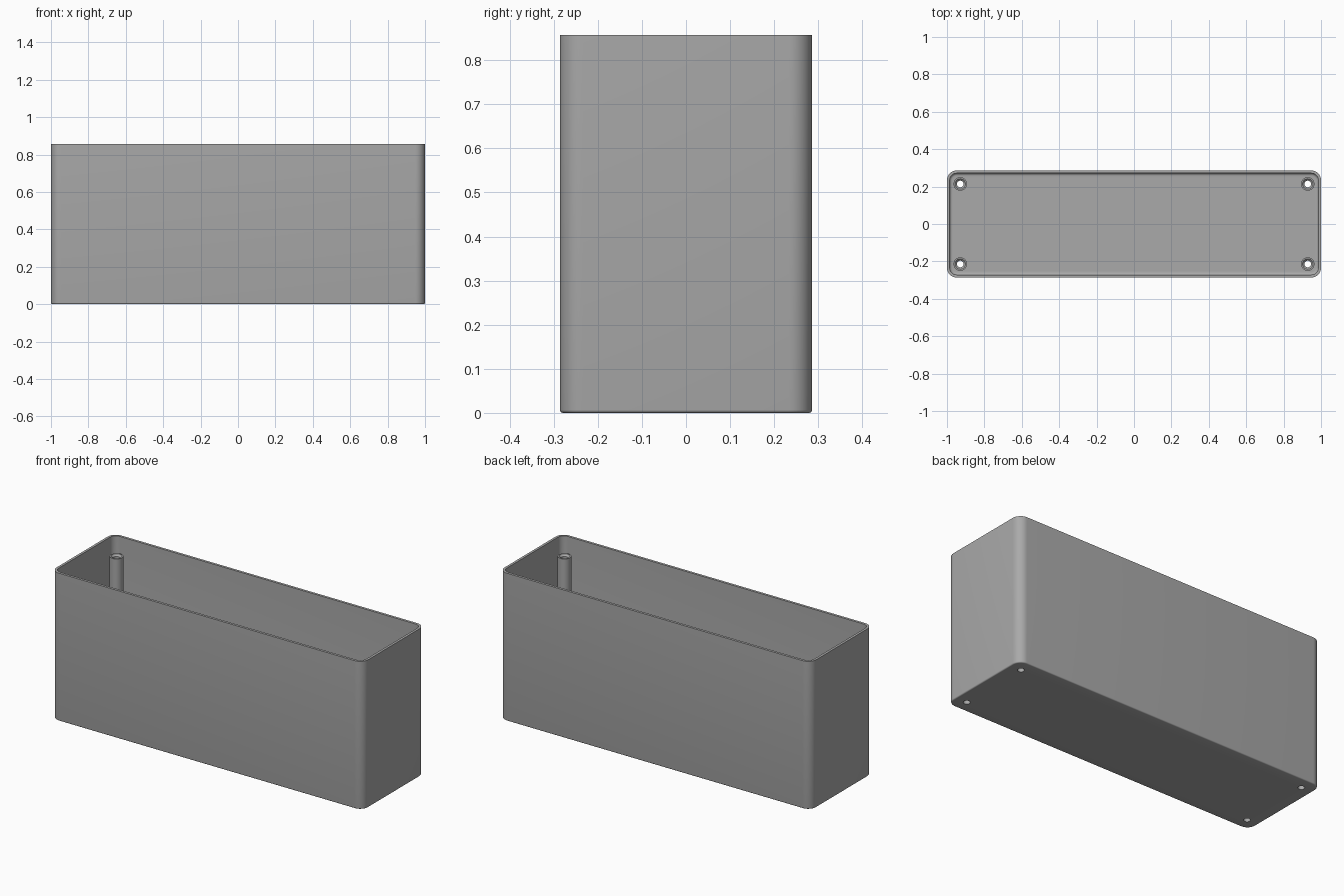
import bpy, bmesh, math

LENGTH, DEPTH, HEIGHT = 2.0, 0.572, 0.857
CORNER, WALL, FLOOR = 0.052, 0.0145, 0.02
FILLET = 0.014
EDGE = 0.007
POST_X, POST_Y, POST_R, POST_TOP = 0.929, 0.214, 0.036, 0.77
BORE = 0.018
SIDES = 32

old = bpy.data.objects.get("Cube")
if old:
    bpy.data.objects.remove(old, do_unlink=True)

grey = bpy.data.materials.new("plain grey")
grey.use_nodes = True
colour = (0.4, 0.4, 0.4, 1)
grey.diffuse_color = colour
grey.node_tree.nodes["Principled BSDF"].inputs["Base Color"].default_value = colour


def finish(bm, name):
    bmesh.ops.recalc_face_normals(bm, faces=bm.faces)
    mesh = bpy.data.meshes.new(name)
    bm.to_mesh(mesh)
    bm.free()
    mesh.materials.append(grey)
    obj = bpy.data.objects.new(name, mesh)
    bpy.context.collection.objects.link(obj)
    bpy.ops.object.select_all(action='DESELECT')
    obj.select_set(True)
    bpy.context.view_layer.objects.active = obj
    bpy.ops.object.shade_smooth_by_angle(angle=math.radians(35))
    return obj


def rounded_ring(bm, inset, z, steps=10):
    """Rounded rectangle of vertices, inset from the outer wall."""
    r = CORNER - inset
    verts = []
    for q, (sx, sy) in enumerate([(1, 1), (-1, 1), (-1, -1), (1, -1)]):
        cx, cy = sx * (LENGTH / 2 - CORNER), sy * (DEPTH / 2 - CORNER)
        for i in range(steps + 1):
            a = (q + i / steps) * math.pi / 2
            verts.append(bm.verts.new((cx + r * math.cos(a), cy + r * math.sin(a), z)))
    return verts


def circle(bm, x, y, r, z):
    turns = [2 * math.pi * i / SIDES for i in range(SIDES)]
    return [bm.verts.new((x + r * math.cos(a), y + r * math.sin(a), z)) for a in turns]


def bridge(bm, a, b):
    for i in range(len(a)):
        j = (i + 1) % len(a)
        bm.faces.new((a[i], a[j], b[j], b[i]))


def loop_edges(bm, ring):
    edges = []
    for i, v in enumerate(ring):
        w = ring[(i + 1) % len(ring)]
        edges.append(bm.edges.get((v, w)) or bm.edges.new((v, w)))
    return edges


corners = [(sx * POST_X, sy * POST_Y) for sx in (-1, 1) for sy in (-1, 1)]

# Open box: section runs from the underside, over the rim, down to the floor
section = []
for i in range(5):
    a = i / 4 * math.pi / 2
    section.append((EDGE * (1 - math.sin(a)), EDGE * (1 - math.cos(a))))
section += [(0, HEIGHT), (WALL, HEIGHT)]
for i in range(6):
    a = i / 5 * math.pi / 2
    section.append((WALL + FILLET * (1 - math.cos(a)), FLOOR + FILLET * (1 - math.sin(a))))

bm = bmesh.new()
rings = [rounded_ring(bm, d, z) for d, z in section]
for a, b in zip(rings, rings[1:]):
    bridge(bm, a, b)

# Floor and underside, each left open at the four screw holes
for ring, radius, z in ((rings[0], BORE, 0), (rings[-1], POST_R, FLOOR)):
    edges = loop_edges(bm, ring)
    for x, y in corners:
        edges += loop_edges(bm, circle(bm, x, y, radius, z))
    bmesh.ops.triangle_fill(bm, use_beauty=True, use_dissolve=False, edges=edges)
finish(bm, "box_shell")

# Hollow screw posts with a countersunk mouth
post_section = [(BORE, 0), (BORE, POST_TOP - 0.01), (BORE + 0.01, POST_TOP),
                (POST_R, POST_TOP), (POST_R, FLOOR)]
for n, (x, y) in enumerate(corners):
    bm = bmesh.new()
    loops = [circle(bm, x, y, r, z) for r, z in post_section]
    for a, b in zip(loops, loops[1:]):
        bridge(bm, a, b)
    finish(bm, f"screw_post_{n + 1}")
